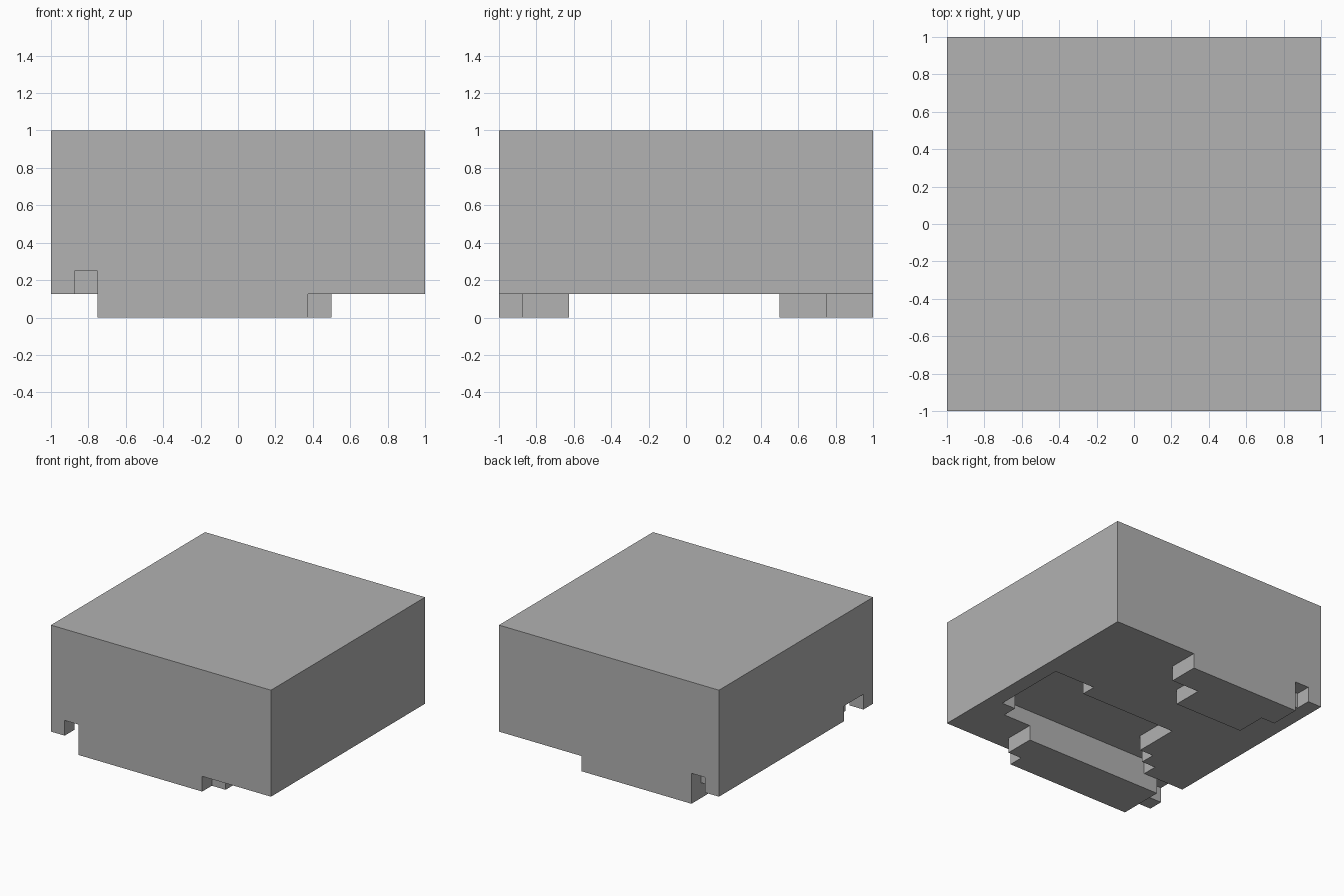
import bpy
import bmesh
from mathutils import Vector

if "Cube" in bpy.data.objects:
    bpy.data.objects.remove(bpy.data.objects["Cube"], do_unlink=True)

UNIT = 1 / 8  # one cell of the blocky grid


def box(depth, across, height):
    """Cells of a box: depth from the back, across from the +x side, height from the floor."""
    return {(a, b, k) for a in range(*depth) for b in range(*across) for k in range(*height)}


# Main block, one cell above the floor
cells = box((0, 16), (0, 16), (1, 8))

# Hollow in the underside, stepped at its corners
for depth, across in [((7, 8), (1, 4)), ((8, 11), (1, 11)), ((11, 12), (1, 12)), ((12, 13), (2, 13))]:
    cells -= box(depth, across, (1, 2))

# Cut beside the front corner, and a small notch in the back edge
cells -= box((13, 15), (14, 16), (1, 2))
cells -= box((15, 16), (14, 15), (1, 2))
cells -= box((0, 1), (14, 15), (1, 2))

# Lower ledge along the front
cells |= box((13, 15), (4, 14), (0, 1)) | box((15, 16), (5, 14), (0, 1))

# Lower ledge along the back
cells |= box((0, 2), (6, 14), (0, 1)) | box((2, 4), (8, 13), (0, 1))


def build(name, cells, material):
    """Skin the outside of the cells and merge flat areas."""
    bm = bmesh.new()
    corners = {}

    def vert(p):
        key = tuple(round(c) for c in p)
        if key not in corners:
            a, b, k = key
            corners[key] = bm.verts.new((1 - b * UNIT, 1 - a * UNIT, k * UNIT))
        return corners[key]

    for cell in cells:
        for axis in range(3):
            for side in (0, 1):
                step = Vector((0, 0, 0))
                step[axis] = 2 * side - 1
                near = Vector(cell)
                if tuple(int(c) for c in near + step) in cells:
                    continue
                u, v = Vector((0, 0, 0)), Vector((0, 0, 0))
                u[(axis + 1) % 3] = 1
                v[(axis + 2) % 3] = 1
                near[axis] += side
                quad = [near, near + u, near + u + v, near + v]
                # Grid axes (-y, -x, z) are mirrored, so the winding flips
                if side:
                    quad.reverse()
                face = bm.faces.new([vert(p) for p in quad])
                face.normal_update()
                outward = Vector((-step.y, -step.x, step.z))
                if face.normal.dot(outward) < 0:
                    face.normal_flip()

    bmesh.ops.dissolve_limit(bm, angle_limit=0.01, verts=bm.verts[:], edges=bm.edges[:])
    mesh = bpy.data.meshes.new(name)
    bm.to_mesh(mesh)
    bm.free()
    mesh.materials.append(material)
    obj = bpy.data.objects.new(name, mesh)
    bpy.context.collection.objects.link(obj)
    return obj


# Plain grey
grey = bpy.data.materials.new("plain_grey")
grey.use_nodes = True
colour = (0.445, 0.445, 0.445, 1)
grey.diffuse_color = colour
grey.node_tree.nodes["Principled BSDF"].inputs["Base Color"].default_value = colour

build("stepped_block", cells, grey)
